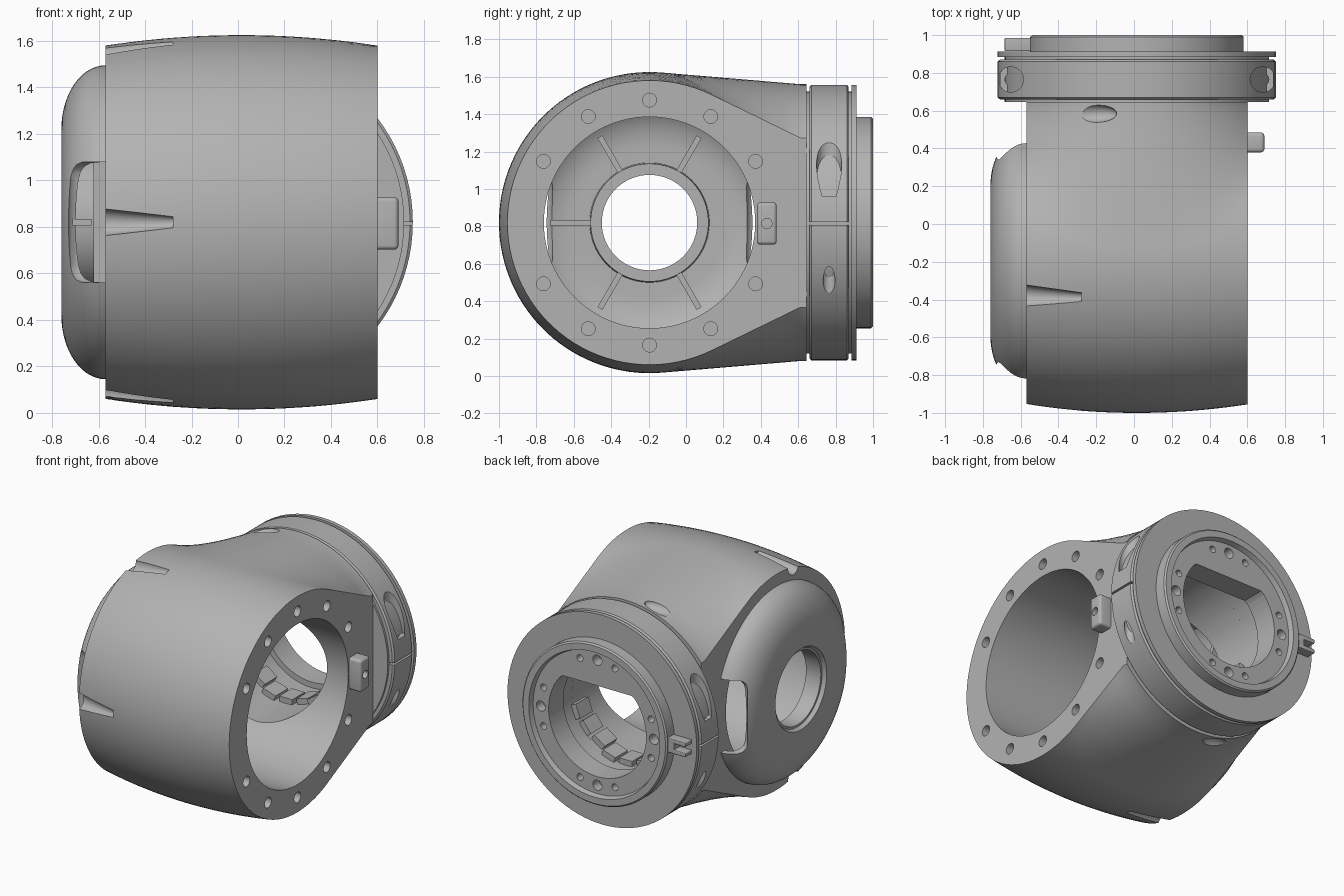
import bpy, bmesh, math
from mathutils import Vector, Matrix

if "Cube" in bpy.data.objects:
    bpy.data.objects.remove(bpy.data.objects["Cube"], do_unlink=True)

grey = bpy.data.materials.new("machined_grey")
grey.use_nodes = True
grey.diffuse_color = (0.45, 0.45, 0.45, 1)
grey.node_tree.nodes["Principled BSDF"].inputs["Base Color"].default_value = (0.45, 0.45, 0.45, 1)

MAIN = Vector((0, -0.195, 0.82))    # centre of the bore running along x
REAR = Vector((0.015, 0, 0.82))     # centre of the outlet running along y
BACK = 0.645                        # rear face of the body


def finish(bm, name):
    bmesh.ops.recalc_face_normals(bm, faces=bm.faces)
    mesh = bpy.data.meshes.new(name)
    bm.to_mesh(mesh)
    bm.free()
    mesh.materials.append(grey)
    ob = bpy.data.objects.new(name, mesh)
    bpy.context.collection.objects.link(ob)
    return ob


def loft(name, rings, closed=False):
    """Skin a row of equal point loops, capped unless the row is closed."""
    bm = bmesh.new()
    rows = [[bm.verts.new(p) for p in ring] for ring in rings]
    n = len(rows[0])
    for k in range(len(rows) if closed else len(rows) - 1):
        a, b = rows[k], rows[(k + 1) % len(rows)]
        for i in range(n):
            j = (i + 1) % n
            bm.faces.new((a[i], a[j], b[j], b[i]))
    if not closed:
        bm.faces.new(rows[0])
        bm.faces.new(rows[-1])
    return finish(bm, name)


def lathe(name, profile, axis, steps=96):
    """Turn a closed (along, radius) profile around the x or y bore."""
    rings = []
    for k in range(steps):
        a = math.tau * k / steps
        c, s = math.cos(a), math.sin(a)
        if axis == "x":
            rings.append([MAIN + Vector((h, r * c, r * s)) for h, r in profile])
        else:
            rings.append([REAR + Vector((r * c, h, r * s)) for h, r in profile])
    return loft(name, rings, True)


def rod(name, p, q, r1, r2=None, seg=32):
    p, q = Vector(p), Vector(q)
    d = q - p
    m = Matrix.Translation((p + q) / 2) @ d.to_track_quat("Z", "Y").to_matrix().to_4x4()
    bm = bmesh.new()
    bmesh.ops.create_cone(bm, cap_ends=True, segments=seg, radius1=r1,
                          radius2=r1 if r2 is None else r2, depth=d.length, matrix=m)
    return finish(bm, name)


def box(name, centre, size, bevel=0, turn=None):
    bm = bmesh.new()
    m = Matrix.Translation(centre) @ (turn or Matrix()) @ Matrix.Diagonal((*size, 1))
    bmesh.ops.create_cube(bm, size=1, matrix=m)
    if bevel:
        bmesh.ops.bevel(bm, geom=bm.edges[:], offset=bevel, segments=4, affect="EDGES", profile=0.5)
    return finish(bm, name)


def ball(name, centre, size):
    bm = bmesh.new()
    m = Matrix.Translation(centre) @ Matrix.Diagonal((*size, 1))
    bmesh.ops.create_uvsphere(bm, u_segments=24, v_segments=16, radius=1, matrix=m)
    return finish(bm, name)


def cut(target, cutters):
    for c in cutters:
        c.hide_render = True
        mod = target.modifiers.new("cut", "BOOLEAN")
        mod.operation, mod.solver, mod.object = "DIFFERENCE", "EXACT", c
    graph = bpy.context.evaluated_depsgraph_get()
    mesh = bpy.data.meshes.new_from_object(target.evaluated_get(graph))
    target.modifiers.clear()
    target.data = mesh
    for c in cutters:
        bpy.data.objects.remove(c, do_unlink=True)


def around(x, r, deg):
    a = math.radians(deg)
    return MAIN + Vector((x, r * math.cos(a), r * math.sin(a)))


# Body: barrel slices whose tangents run back to the round outlet
def body_slice(x):
    u = (x - REAR.x) / 0.585
    r = 0.805 - 0.045 * u * u
    end = math.sqrt(0.74 ** 2 - (x - REAR.x) ** 2)
    run = 0.61 - MAIN.y
    t = math.atan2(end, run) + math.acos(r / math.hypot(end, run))
    upper = [(r * math.cos(a), r * math.sin(a))
             for a in (math.pi + (t - math.pi) * i / 32 for i in range(33))]
    y0, z0 = upper[-1]
    upper += [(y0 + (run - y0) * k / 6, z0 + (end - z0) * k / 6) for k in range(1, 7)]
    upper.append((BACK - MAIN.y, end))
    lower = [(y, -z) for y, z in reversed(upper[1:])]
    return [MAIN + Vector((x, y, z)) for y, z in upper + lower]


body = loft("body", [body_slice(-0.57 + 1.17 * k / 28) for k in range(29)])
cutters = [rod("main_bore", around(-0.8, 0, 0), around(0.8, 0, 0), 0.565, seg=96),
           rod("rear_bore", REAR + Vector((0, 0.1, 0)), REAR + Vector((0, 0.8, 0)), 0.42, seg=64)]
for k in range(12):
    if k % 6:                                            # flange screw holes
        cutters.append(rod("screw_hole", around(0.48, 0.655, 30 * k), around(0.7, 0.655, 30 * k), 0.037, seg=20))
for deg in (104, 180, 256):                              # screw access grooves
    cutters.append(rod("groove", around(-0.62, 0.762, deg), around(-0.28, 0.80, deg), 0.064, 0.025, 24))
for side in (-1, 1):                                     # scooped pockets near the outlet
    cutters.append(ball("scoop", (-0.22, 0.585, 0.82 + side * 0.73), (0.13, 0.05, 0.05)))
cut(body, cutters)

# Domed side cap with two windows
def dome(x_depth, r_flat, r_end, n=14):
    return [(-0.57 - x_depth * math.sin(a), r_flat + (r_end - r_flat) * math.cos(a))
            for a in (math.pi / 2 * i / n for i in range(n + 1))]


cap = lathe("side_cap", [(-0.56, 0.675)] + dome(0.19, 0.4, 0.675)
            + [(-0.76, 0.285), (-0.735, 0.27), (-0.735, 0.255), (-0.62, 0.255), (-0.62, 0.315), (-0.72, 0.32)]
            + dome(0.15, 0.4, 0.635)[::-1] + [(-0.56, 0.635)], "x")
cut(cap, [box("window", MAIN + Vector((-0.595, side * 0.7, 0)), (0.29, 0.37, 0.52), 0.07)
          for side in (-1, 1)])

# Ribs inside the cap
for k in range(1, 6):
    turn = Matrix.Rotation(math.radians(60 * k), 4, "X")
    box("cap_rib", around(-0.675, 0.415, 60 * k), (0.09, 0.23, 0.03), turn=turn)

# Locating block on the flange
block = box("locating_block", (0.62, 0.432, 0.815), (0.14, 0.105, 0.225), 0.018)
cut(block, [rod("block_hole", (0.6, 0.432, 0.815), (0.75, 0.432, 0.815), 0.028, seg=20)])

# Neck tube and split clamp ring with bolt pockets
lathe("neck", [(BACK, 0.42), (BACK, 0.70), (0.895, 0.70), (0.895, 0.42)], "y")
clamp = lathe("clamp_ring", [(0.66, 0.64), (0.66, 0.725), (0.67, 0.737), (0.86, 0.737),
                             (0.87, 0.725), (0.87, 0.64)], "y")
cutters = []
for side in (-1, 1):
    x = REAR.x + side * 0.667
    cutters += [rod("bolt_pocket", (x, 0.765, 0.96), (x, 0.765, 1.5), 0.067),
                rod("bolt_hole", (x, 0.765, 0.3), (x, 0.765, 1.2), 0.032, seg=20),
                box("split", (REAR.x + side * 0.72, 0.765, 0.815), (0.2, 0.3, 0.014))]
cut(clamp, cutters)
lathe("lock_plate", [(0.884, 0.5), (0.884, 0.737), (0.912, 0.737), (0.912, 0.5)], "y")

# Rear hub with a flat-topped opening and grouped holes
hub = lathe("rear_hub", [(0.80, 0.2), (0.80, 0.45), (0.88, 0.45), (0.88, 0.565), (0.99, 0.565), (1.0, 0.555),
                         (1.0, 0.51), (0.965, 0.50), (0.965, 0.2)], "y")
opening = [(0.38 * math.cos(a), min(0.38 * math.sin(a), 0.26))
           for a in (math.tau * k / 64 for k in range(64))]
cutters = [loft("opening", [[REAR + Vector((x, y, z)) for x, z in opening] for y in (0.7, 1.1)])]
for group in range(4):
    for off, r in ((-18, 0.024), (0, 0.036), (18, 0.024)):
        a = math.radians(90 * group + off)
        p = REAR + Vector((0.44 * math.cos(a), 0, 0.44 * math.sin(a)))
        cutters.append(rod("hub_hole", p + Vector((0, 0.88, 0)), p + Vector((0, 1.1, 0)), r, seg=16))
cut(hub, cutters)

# Forked key beside the hub
for side in (-1, 1):
    box("key_prong", (-0.61, 0.95, 0.82 + side * 0.036), (0.15, 0.07, 0.03), 0.005)
box("key_base", (-0.565, 0.95, 0.82), (0.06, 0.07, 0.08))

# Stepped teeth along the lower half of the outlet
for k in range(9):
    a = math.radians(200 + 17.5 * k)
    turn = Matrix.Rotation(-a, 4, "Y")
    p = REAR + Vector((0.405 * math.cos(a), 0.56 + 0.02 * (k % 3), 0.405 * math.sin(a)))
    box("outlet_tooth", p, (0.05, 0.14, 0.10), turn=turn)

# Smooth the curved faces, keep the edges crisp
bpy.ops.object.select_all(action="DESELECT")
for ob in bpy.context.collection.objects:
    if ob.type == "MESH" and grey.name in ob.data.materials:
        ob.select_set(True)
        bpy.context.view_layer.objects.active = ob
bpy.ops.object.shade_smooth_by_angle(angle=math.radians(30))
